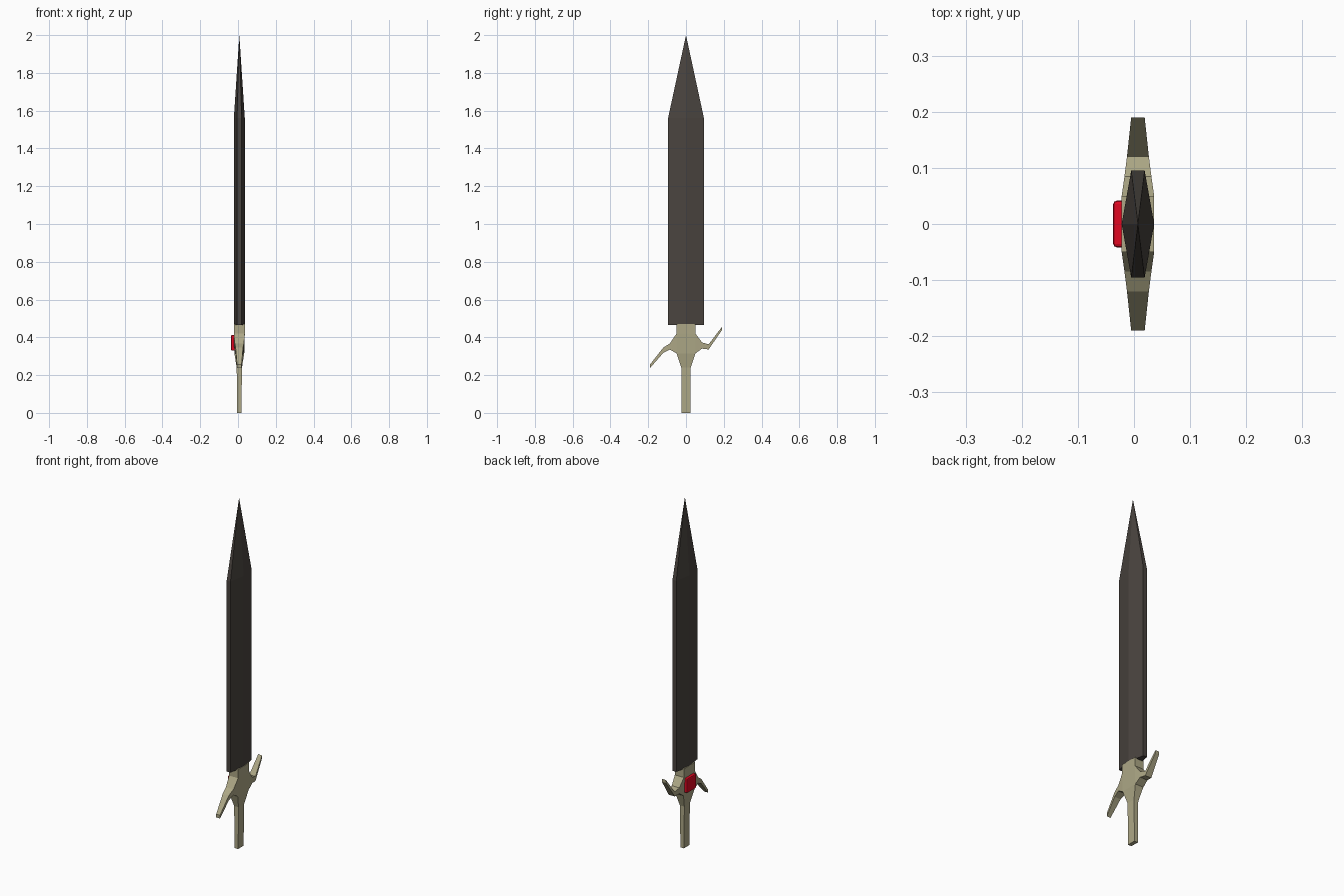
import bpy, bmesh

if "Cube" in bpy.data.objects:
    bpy.data.objects.remove(bpy.data.objects["Cube"])

CX = 0.007  # centre plane of the sword's thickness


def finish(bm, name, color):
    bmesh.ops.remove_doubles(bm, verts=bm.verts[:], dist=0.0001)
    bmesh.ops.recalc_face_normals(bm, faces=bm.faces[:])
    me = bpy.data.meshes.new(name)
    bm.to_mesh(me)
    bm.free()
    ob = bpy.data.objects.new(name, me)
    bpy.context.collection.objects.link(ob)
    mat = bpy.data.materials.new(name + "_color")
    mat.diffuse_color = (*color, 1)
    mat.use_nodes = True
    mat.node_tree.nodes["Principled BSDF"].inputs["Base Color"].default_value = mat.diffuse_color
    me.materials.append(mat)
    return ob


def loft(bm, rings, cap_start=True, cap_end=True, skip=()):
    """Bridge rings of points; skip holds (ring, side) pairs left open."""
    rows = [[bm.verts.new(p) for p in r] for r in rings]
    n = len(rows[0])
    for i, (a, b) in enumerate(zip(rows, rows[1:])):
        for k in range(n):
            if (i, k) not in skip:
                bm.faces.new((a[k], a[(k + 1) % n], b[(k + 1) % n], b[k]))
    if cap_start:
        bm.faces.new(rows[0])
    if cap_end:
        bm.faces.new(rows[-1])
    return rows


# Blade: six-sided section drawn to a point
bm = bmesh.new()
section = [(-.029, 0), (-.012, .095), (.012, .095),
           (.029, 0), (.012, -.095), (-.012, -.095)]
rows = loft(bm, [[(CX + x, y, z) for x, y in section] for z in (.465, 1.56)],
            cap_end=False)
tip = bm.verts.new((CX, 0, 2))
for k in range(6):
    bm.faces.new((rows[1][k], rows[1][(k + 1) % 6], tip))
finish(bm, "blade", (.068, .058, .05))

# Hilt: grip and collar, with open sides where the guard arms join
bm = bmesh.new()
body = [(0, .025, .011), (.24, .025, .014), (.315, .05, .026),
        (.42, .05, .029), (.47, .05, .029)]  # z, half width, half thickness
loft(bm, [[(CX - t, -w, z), (CX + t, -w, z), (CX + t, w, z), (CX - t, w, z)]
          for z, w, t in body], skip={(2, 0), (2, 2)})

# Guard arms: one hooks up, the other hooks down
up = [(.05, .315, .42), (.085, .34, .373), (.12, .336, .363), (.19, .438, .455)]
down = up[:1] + [(.085, .335, .368), (.12, .318, .346), (.19, .238, .257)]
half = [None, .024, .0195, .012]
for side, arm in ((1, up), (-1, down)):
    rings = []
    for (y, lo, hi), t in zip(arm, half):
        tl, th = (t, t) if t else (.026, .029)
        y *= side
        rings.append([(CX - tl, y, lo), (CX + tl, y, lo),
                      (CX + th, y, hi), (CX - th, y, hi)])
    loft(bm, rings, cap_start=False)
finish(bm, "hilt", (.42, .39, .24))

# Gem: bevelled square block set in one face of the guard
bm = bmesh.new()
bmesh.ops.create_cube(bm, size=1)
for v in bm.verts:
    v.co = (-.0255 + v.co.x * .023, v.co.y * .083, .371 + v.co.z * .083)
bmesh.ops.bevel(bm, geom=bm.edges[:], offset=.006, segments=2,
                profile=.5, affect='EDGES')
finish(bm, "gem", (.75, .002, .015))
